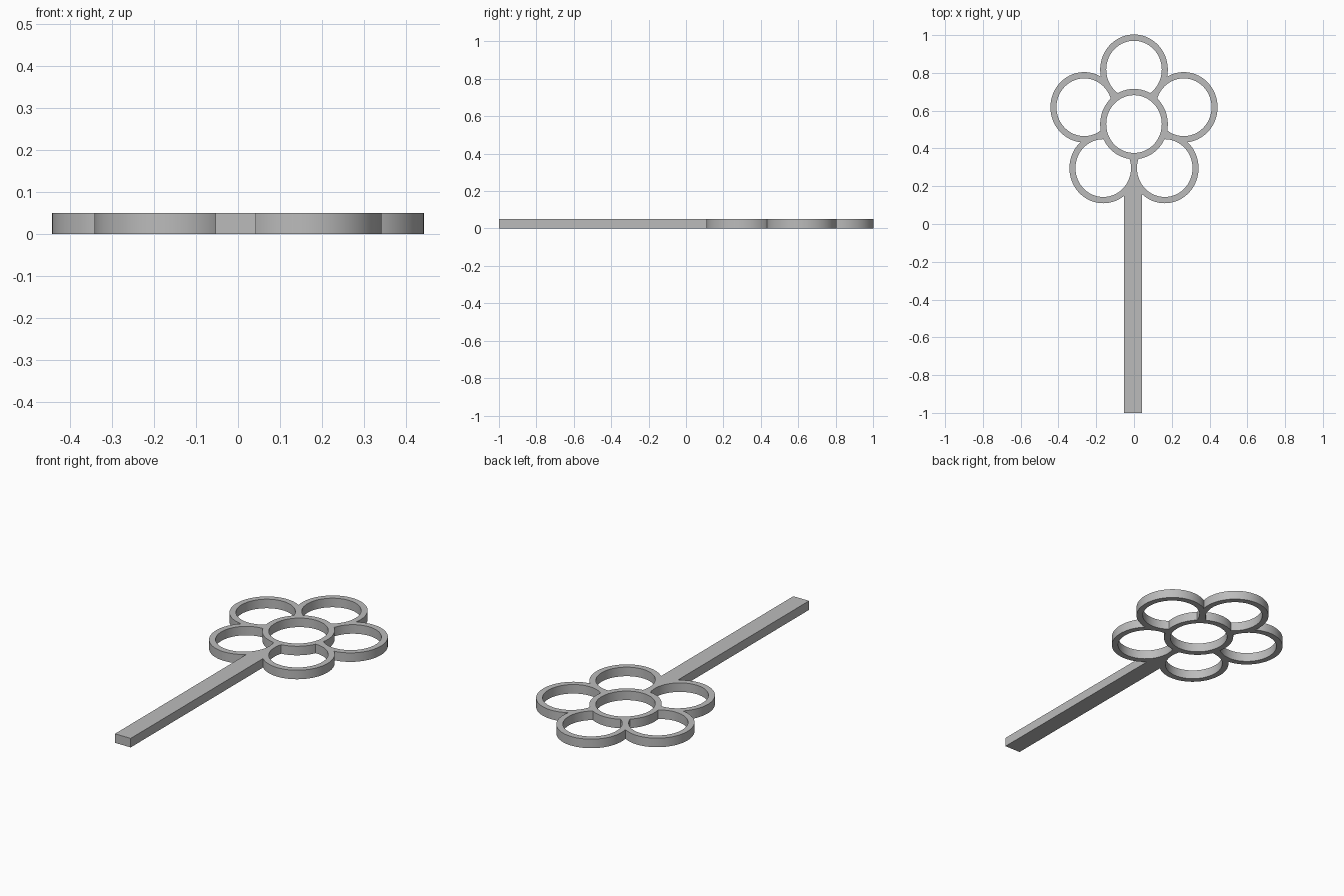
import bpy
import math

cube = bpy.data.objects.get("Cube")
if cube:
    bpy.data.objects.remove(cube, do_unlink=True)

HEIGHT = 0.05
CENTRE_Y = 0.529
STRETCH = 1.04           # the flower is slightly longer along y
OUTER, INNER = 0.179, 0.147
SPREAD = 0.277           # distance from flower centre to petal centres

grey = bpy.data.materials.new("plain grey")
grey.use_nodes = True
grey.diffuse_color = (0.5, 0.5, 0.5, 1)
grey.node_tree.nodes["Principled BSDF"].inputs["Base Color"].default_value = (0.5, 0.5, 0.5, 1)


def disc(name, x, y, radius, depth=HEIGHT):
    bpy.ops.mesh.primitive_cylinder_add(vertices=96, radius=radius, depth=depth,
                                        location=(x, y, HEIGHT / 2))
    ob = bpy.context.object
    ob.name = name
    ob.scale.y = STRETCH
    bpy.ops.object.transform_apply(location=True, rotation=True, scale=True)
    return ob


def combine(target, other, operation):
    mod = target.modifiers.new(operation.lower(), 'BOOLEAN')
    mod.object, mod.operation, mod.solver = other, operation, 'EXACT'
    bpy.context.view_layer.objects.active = target
    bpy.ops.object.modifier_apply(modifier=mod.name)
    bpy.data.objects.remove(other, do_unlink=True)


# Stem, running up between the two lower petals
bpy.ops.mesh.primitive_cube_add(size=1, location=(-0.005, -0.33, HEIGHT / 2))
wand = bpy.context.object
wand.name = "flower_wand"
wand.scale = (0.096, 1.34, HEIGHT)
bpy.ops.object.transform_apply(location=True, rotation=True, scale=True)

# Five petals, joined first and then hollowed
petals = []
for i in range(5):
    a = math.radians(90 + 72 * i)
    petals.append((SPREAD * math.cos(a), CENTRE_Y + SPREAD * STRETCH * math.sin(a)))
for x, y in petals:
    combine(wand, disc("petal", x, y, OUTER), 'UNION')
for x, y in petals:
    combine(wand, disc("petal_hole", x, y, INNER, 0.2), 'DIFFERENCE')

# Centre ring, whole across the petal openings
combine(wand, disc("centre", 0, CENTRE_Y, OUTER), 'UNION')
combine(wand, disc("centre_hole", 0, CENTRE_Y, INNER, 0.2), 'DIFFERENCE')

wand.data.materials.clear()
wand.data.materials.append(grey)
bpy.ops.object.select_all(action='DESELECT')
wand.select_set(True)
bpy.context.view_layer.objects.active = wand
bpy.ops.object.shade_smooth_by_angle(angle=math.radians(30))
